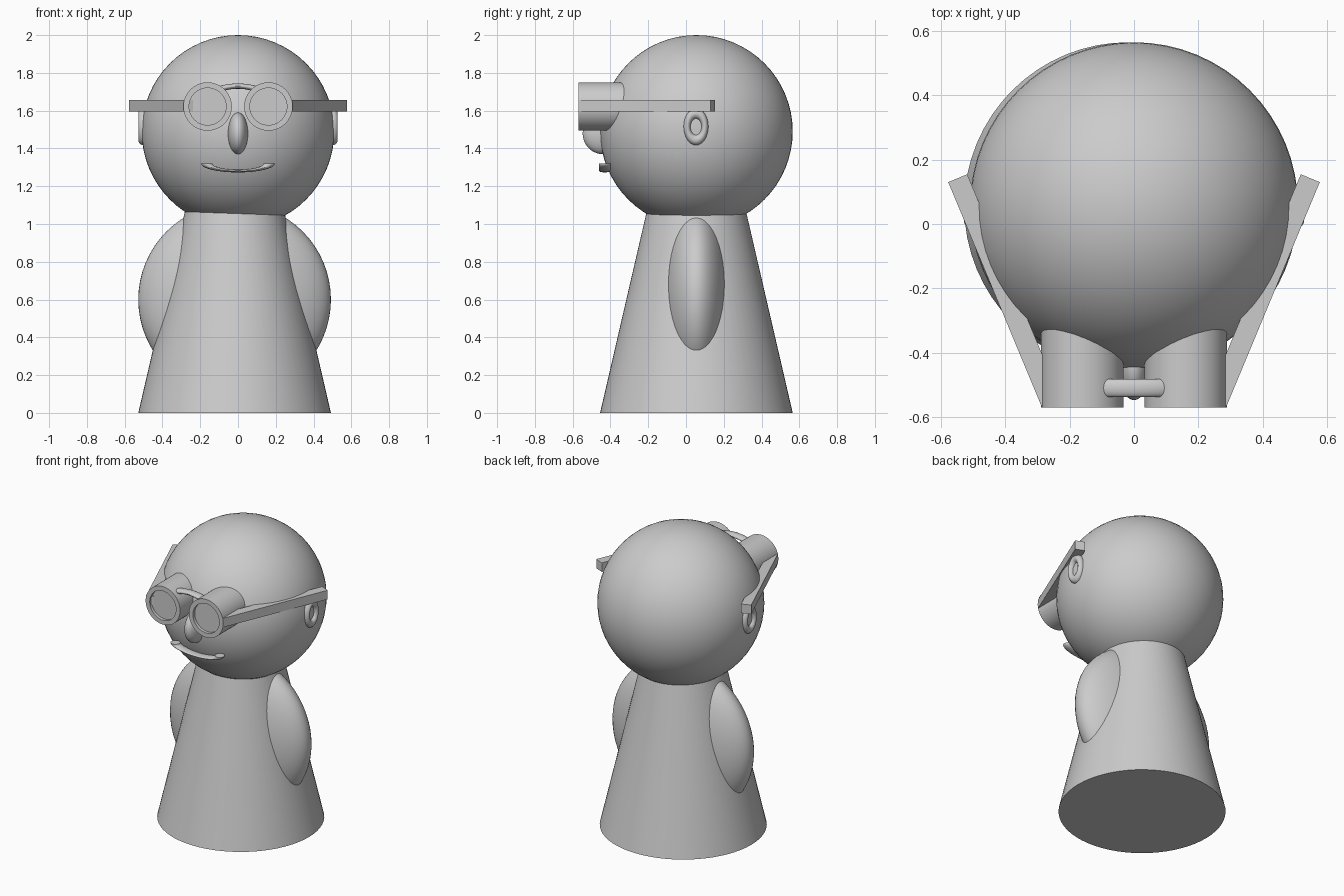
import bpy, bmesh
from math import pi, sin, cos, radians
from mathutils import Matrix

cube = bpy.data.objects.get("Cube")
if cube:
    bpy.data.objects.remove(cube, do_unlink=True)

GREY = (0.6, 0.6, 0.6, 1)
mat = bpy.data.materials.new("plain grey")
mat.use_nodes = True
mat.diffuse_color = GREY
mat.node_tree.nodes["Principled BSDF"].inputs["Base Color"].default_value = GREY


def finish(name, bm, loc, scale=(1, 1, 1), turn=0):
    """Turn a bmesh into a placed, smooth shaded object."""
    bm.transform(Matrix.Translation(loc) @ Matrix.Rotation(turn, 4, 'Z')
                 @ Matrix.Diagonal((*scale, 1)))
    bmesh.ops.recalc_face_normals(bm, faces=bm.faces)
    mesh = bpy.data.meshes.new(name)
    bm.to_mesh(mesh)
    bm.free()
    mesh.materials.append(mat)
    ob = bpy.data.objects.new(name, mesh)
    bpy.context.collection.objects.link(ob)
    bpy.ops.object.select_all(action='DESELECT')
    ob.select_set(True)
    bpy.context.view_layer.objects.active = ob
    bpy.ops.object.shade_smooth_by_angle(angle=radians(35))
    return ob


def ball(name, loc, size):
    bm = bmesh.new()
    bmesh.ops.create_uvsphere(bm, u_segments=64, v_segments=32, radius=1)
    finish(name, bm, loc, size)


def ring(name, loc, major, minor, scale, start=0, sweep=2 * pi, steps=48, sides=20):
    """Torus, or capped part of one, standing in the xz plane."""
    bm = bmesh.new()
    closed = sweep > 6
    loops = []
    for i in range(steps if closed else steps + 1):
        a = start + sweep * i / steps
        loop = []
        for j in range(sides):
            b = 2 * pi * j / sides
            r = major + minor * cos(b)
            loop.append(bm.verts.new((r * cos(a), minor * sin(b), r * sin(a))))
        loops.append(loop)
    pairs = list(zip(loops, loops[1:]))
    if closed:
        pairs.append((loops[-1], loops[0]))
    else:
        bm.faces.new(loops[0])
        bm.faces.new(loops[-1])
    for p, q in pairs:
        for j in range(sides):
            k = (j + 1) % sides
            bm.faces.new((p[j], p[k], q[k], q[j]))
    return bm, name, loc, scale


def place_ring(*args, turn=0, **kw):
    bm, name, loc, scale = ring(*args, **kw)
    finish(name, bm, loc, scale, turn)


def lathe(name, loc, profile, steps=64):
    """Closed solid turned about the y axis from (radius, y) points."""
    bm = bmesh.new()
    loops = [[bm.verts.new((r * cos(2 * pi * i / steps), y, r * sin(2 * pi * i / steps)))
              for i in range(steps)] for r, y in profile]
    for p, q in zip(loops, loops[1:]):
        for i in range(steps):
            k = (i + 1) % steps
            bm.faces.new((p[i], p[k], q[k], q[i]))
    bm.faces.new(loops[0])
    bm.faces.new(loops[-1])
    finish(name, bm, loc)


# Body: tapered cone running up into the head
bm = bmesh.new()
bmesh.ops.create_cone(bm, cap_ends=True, segments=64, radius1=0.51, radius2=0.232, depth=1.2)
finish("body", bm, (-0.018, 0.055, 0.6))

# Arms: one flattened ball through the body
ball("arms", (-0.018, 0.055, 0.6), (0.51, 0.194, 0.51))

# Head and nose
ball("head", (0, 0.055, 1.49), (0.51, 0.51, 0.51))
ball("nose", (0, -0.44, 1.48), (0.053, 0.107, 0.11))

# Mouth and glasses bridge: squashed half rings
place_ring("mouth", (0, -0.43, 1.32), 0.165, 0.03, (1, 1, 0.24), start=pi, sweep=pi)
place_ring("glasses_bridge", (0, -0.51, 1.65), 0.16, 0.028, (1, 1, 0.5), sweep=pi)

for side, label in ((1, "left"), (-1, "right")):
    # Ears
    place_ring(label + "_ear", (side * 0.5, 0.053, 1.515), 0.07, 0.028,
               (0.67, 1, 1), turn=pi / 2)
    # Lens barrels with a shallow recessed lens
    lathe(label + "_lens_barrel", (side * 0.161, 0, 1.622),
          [(0.128, -0.2), (0.128, -0.57), (0.098, -0.57), (0.098, -0.55)])
    # Temple bars splayed outward past the head
    bm = bmesh.new()
    bmesh.ops.create_cube(bm, size=1)
    finish(label + "_temple_bar", bm, (side * 0.4025, -0.2075, 1.625),
           (0.064, 0.758, 0.061), turn=-side * radians(22.6))
